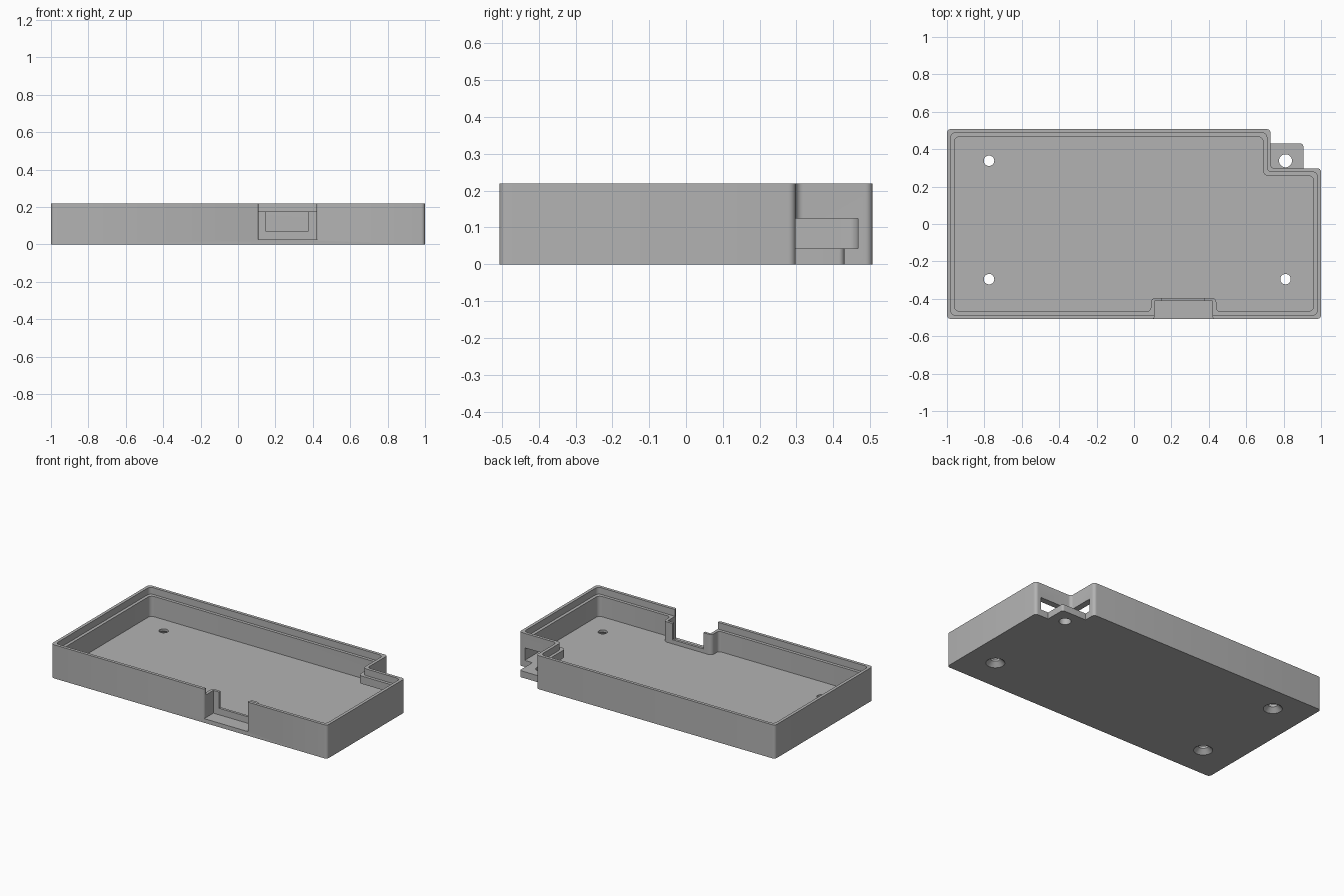
import bpy, bmesh, math
from mathutils import Vector

if "Cube" in bpy.data.objects:
    bpy.data.objects.remove(bpy.data.objects["Cube"])

grey = bpy.data.materials.new("plain_grey")
grey.use_nodes = True
COLOUR = (0.45, 0.45, 0.45, 1)
grey.diffuse_color = COLOUR
grey.node_tree.nodes["Principled BSDF"].inputs["Base Color"].default_value = COLOUR

X, Y, TOP = 1.0, 0.507, 0.22          # half sizes and height
FLOOR, LEDGE = 0.043, 0.176           # floor top and lid ledge
NX, NY = 0.73, 0.298                  # corner notch
OPEN = 0.4                            # cutters reach past the rim


def add_object(name, bm):
    bmesh.ops.recalc_face_normals(bm, faces=bm.faces)
    mesh = bpy.data.meshes.new(name)
    bm.to_mesh(mesh)
    bm.free()
    mesh.materials.append(grey)
    obj = bpy.data.objects.new(name, mesh)
    bpy.context.collection.objects.link(obj)
    return obj


def rounded(corners, steps=6):
    """Outline from (x, y, radius) corners, each replaced by an arc."""
    out = []
    for i, (x, y, r) in enumerate(corners):
        p = Vector((x, y))
        if r == 0:
            out.append(p)
            continue
        a = (Vector(corners[i - 1][:2]) - p).normalized()
        b = (Vector(corners[(i + 1) % len(corners)][:2]) - p).normalized()
        centre = p + (a + b) * r      # right-angled corners
        for k in range(steps + 1):
            t = k / steps * math.pi / 2
            out.append(centre - b * r * math.cos(t) - a * r * math.sin(t))
    return out


def prism(name, corners, z0, z1):
    bm = bmesh.new()
    face = bm.faces.new([bm.verts.new((p.x, p.y, z0)) for p in rounded(corners)])
    ext = bmesh.ops.extrude_face_region(bm, geom=[face])["geom"]
    verts = [v for v in ext if isinstance(v, bmesh.types.BMVert)]
    bmesh.ops.translate(bm, verts=verts, vec=(0, 0, z1 - z0))
    return add_object(name, bm)


def box(name, x0, x1, y0, y1, z0, z1):
    return prism(name, [(x0, y0, 0), (x1, y0, 0), (x1, y1, 0), (x0, y1, 0)], z0, z1)


def cone(name, x, y, r0, r1, z0, z1):
    bm = bmesh.new()
    bmesh.ops.create_cone(bm, cap_ends=True, segments=32, radius1=r0, radius2=r1, depth=z1 - z0)
    bmesh.ops.translate(bm, verts=bm.verts, vec=(x, y, (z0 + z1) / 2))
    return add_object(name, bm)


def combine(target, tool, operation="DIFFERENCE"):
    mod = target.modifiers.new(tool.name, "BOOLEAN")
    mod.operation, mod.solver, mod.object = operation, "EXACT", tool
    bpy.context.view_layer.objects.active = target
    bpy.ops.object.modifier_apply(modifier=mod.name)
    bpy.data.objects.remove(tool)


def outline(inset, r, front=()):
    """Notched rectangle, optionally with extra corners along the front."""
    x, y = X - inset, Y - inset
    nx, ny = NX - inset, NY - inset
    return [(-x, -y, r), *front, (x, -y, r), (x, ny, r), (nx, ny, r), (nx, y, r), (-x, y, r)]


# Tray body with the screw tab in the notch
tray = prism("tray", outline(0, 0.02), 0, TOP)
tab = prism("tab", [(NX - 0.02, NY - 0.02, 0), (0.905, NY - 0.02, 0),
                    (0.905, 0.43, 0.015), (NX - 0.02, 0.43, 0)], 0, FLOOR)
combine(tray, tab, "UNION")

# Cavity that steps around the front recess, and the lid ledge
iy = 0.04 - Y
surround = [(0.09, iy, 0.02), (0.09, -0.395, 0.025), (0.44, -0.395, 0.025), (0.44, iy, 0.02)]
combine(tray, prism("cavity", outline(0.04, 0.028, surround), FLOOR, OPEN))
combine(tray, prism("lid_ledge", outline(0.02, 0.025), LEDGE, OPEN))

# Front recess with rounded mouth, and the port opening behind it
fy = -Y - 0.001
recess = [(0, -0.6, 0), (0.53, -0.6, 0), (0.53, fy, 0), (0.42, fy, 0.014),
          (0.42, -0.412, 0), (0.11, -0.412, 0), (0.11, fy, 0.014), (0, fy, 0)]
combine(tray, prism("recess", recess, 0.027, OPEN))
combine(tray, box("port", 0.15, 0.375, -0.45, -0.35, 0.07, OPEN))

# Slot through both notch walls, level with the floor
combine(tray, box("slot", 0.6, X - 0.04, 0.15, Y - 0.04, FLOOR, 0.125))

# Countersunk floor holes and the plain tab hole
for x, y in [(-0.775, 0.338), (-0.775, -0.295), (0.81, -0.295)]:
    combine(tray, cone("screw_hole", x, y, 0.028, 0.028, -0.1, 0.1))
    combine(tray, cone("countersink", x, y, 0.066, 0.028, -0.01, 0.028))
combine(tray, cone("tab_hole", 0.81, 0.338, 0.035, 0.035, -0.1, 0.1))

bpy.ops.object.select_all(action="DESELECT")
tray.select_set(True)
bpy.context.view_layer.objects.active = tray
bpy.ops.object.shade_smooth_by_angle(angle=math.radians(30))
